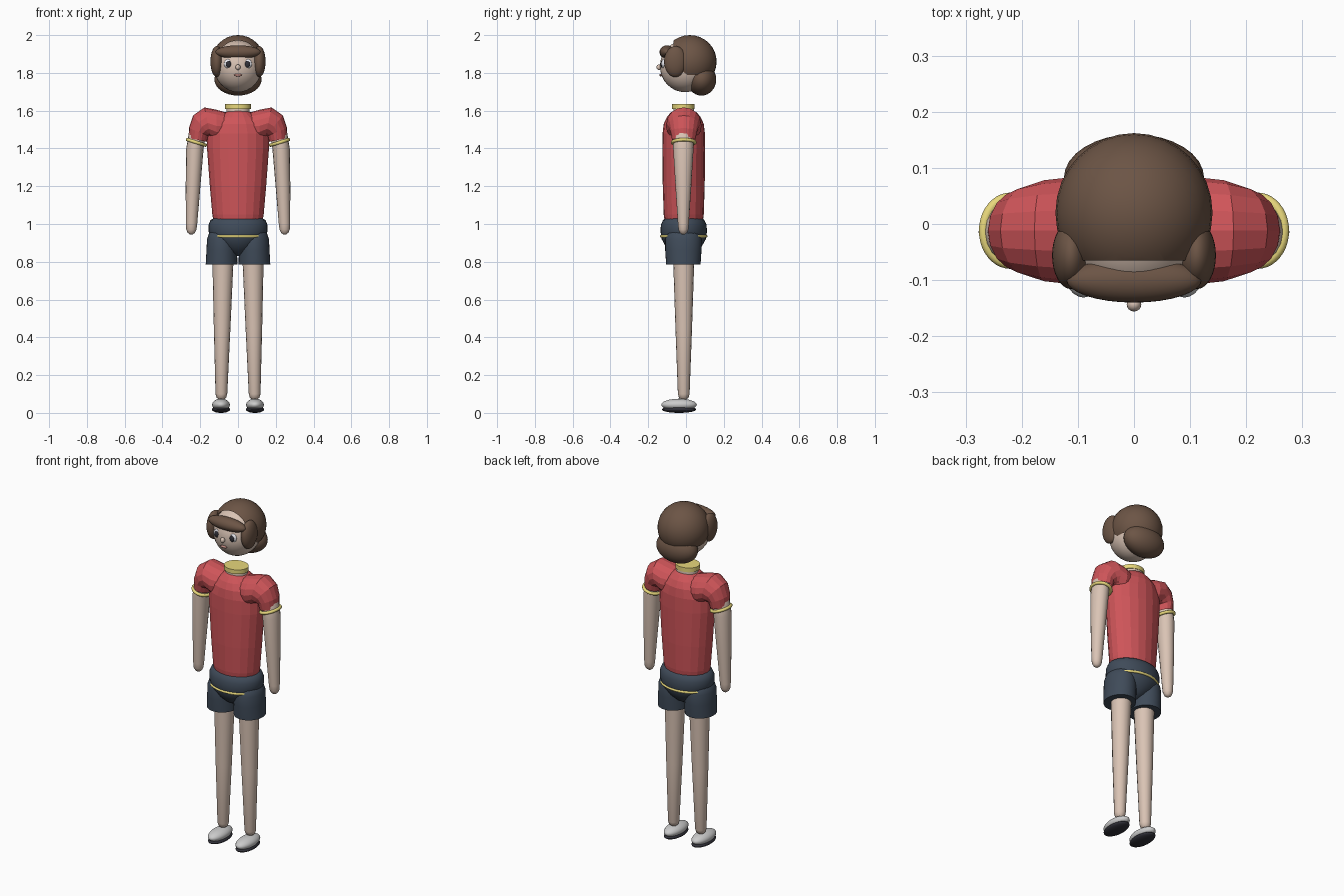
import bpy, bmesh, math
from mathutils import Vector, Matrix

if "Cube" in bpy.data.objects:
    bpy.data.objects.remove(bpy.data.objects["Cube"])

YC = -0.012  # depth of the body axis


def material(name, rgb):
    m = bpy.data.materials.new(name)
    m.diffuse_color = (*rgb, 1)
    m.use_nodes = True
    m.node_tree.nodes["Principled BSDF"].inputs["Base Color"].default_value = m.diffuse_color
    return m


RED = material("jersey_red", (0.62, 0.09, 0.10))
SKIN = material("skin", (0.70, 0.55, 0.46))
HAIR = material("hair_brown", (0.15, 0.09, 0.06))
NAVY = material("shorts_navy", (0.05, 0.07, 0.10))
YELLOW = material("trim_yellow", (0.80, 0.68, 0.20))
DARK = material("dark", (0.03, 0.03, 0.04))
WHITE = material("eye_white", (0.8, 0.8, 0.85))
LIPS = material("lips", (0.55, 0.27, 0.23))


def finish(bm, name, mat, smooth=True):
    bmesh.ops.recalc_face_normals(bm, faces=bm.faces)
    me = bpy.data.meshes.new(name)
    bm.to_mesh(me)
    bm.free()
    for p in me.polygons:
        p.use_smooth = smooth
    if mat:
        me.materials.append(mat)
    ob = bpy.data.objects.new(name, me)
    bpy.context.collection.objects.link(ob)
    if smooth:
        bpy.ops.object.select_all(action='DESELECT')
        ob.select_set(True)
        bpy.context.view_layer.objects.active = ob
        bpy.ops.object.shade_smooth_by_angle(angle=math.radians(40))
    return ob


def ball(name, c, r, mat, cut_planes=(), seg=32):
    """Ellipsoid, optionally trimmed by planes (point, direction removed)."""
    bm = bmesh.new()
    bmesh.ops.create_uvsphere(bm, u_segments=seg, v_segments=seg // 2, radius=1)
    bm.transform(Matrix.Translation(c) @ Matrix.Diagonal((*r, 1)))
    for co, no in cut_planes:
        bmesh.ops.bisect_plane(bm, geom=bm.verts[:] + bm.edges[:] + bm.faces[:],
                               plane_co=co, plane_no=no, clear_outer=True)
    return finish(bm, name, mat)


def loft(name, rings, mat, sides=20, smooth=True, caps=(True, True)):
    """Skin elliptical rings (x, y, z, half width, half depth, tilt in degrees)."""
    bm = bmesh.new()
    loops = []
    for x, y, z, w, d, tilt in rings:
        t = math.radians(tilt)
        loop = []
        for i in range(sides):
            a = math.tau * i / sides
            u = w * math.cos(a)
            loop.append(bm.verts.new((x + u * math.cos(t), y + d * math.sin(a), z + u * math.sin(t))))
        loops.append(loop)
    for a, b in zip(loops, loops[1:]):
        for i in range(sides):
            j = (i + 1) % sides
            bm.faces.new((a[i], a[j], b[j], b[i]))
    for loop, cap in ((loops[0], caps[0]), (loops[-1], caps[1])):
        if cap:
            bm.faces.new(loop)
    return finish(bm, name, mat, smooth)


def ring(name, c, rx, ry, minor, mat, tilt=0):
    """Elliptical torus tilted about y."""
    bm = bmesh.new()
    n, k = 40, 10
    rot = Matrix.Rotation(-math.radians(tilt), 4, 'Y')
    v = []
    for i in range(n):
        a = math.tau * i / n
        for j in range(k):
            b = math.tau * j / k
            m = minor * math.cos(b)
            p = Vector(((rx + m) * math.cos(a), (ry + m) * math.sin(a), minor * math.sin(b)))
            v.append(bm.verts.new(Vector(c) + rot @ p))
    for i in range(n):
        for j in range(k):
            i2, j2 = (i + 1) % n, (j + 1) % k
            bm.faces.new((v[i * k + j], v[i2 * k + j], v[i2 * k + j2], v[i * k + j2]))
    return finish(bm, name, mat)


# Head, hair and face
ball("head", (0, -0.005, 1.835), (0.128, 0.133, 0.137), SKIN)
ball("hair_cap", (0, 0.02, 1.86), (0.14, 0.142, 0.14), HAIR,
     [((0, -0.065, 1.86), (0, -1, 0)), ((0, 0, 1.79), (0, 0, -1))])
ball("back_hair", (0, 0.082, 1.765), (0.125, 0.078, 0.085), HAIR)
ball("fringe", (0, -0.1, 1.91), (0.12, 0.04, 0.036), HAIR)
ball("nose", (0, -0.143, 1.83), (0.013, 0.013, 0.015), SKIN, seg=16)
ball("mouth", (0, -0.134, 1.788), (0.022, 0.007, 0.007), LIPS, seg=16)
for s, side in ((-1, "right"), (1, "left")):
    ball(side + "_side_hair", (s * 0.112, -0.056, 1.86), (0.034, 0.06, 0.082), HAIR)
    ball(side + "_eye", (s * 0.05, -0.119, 1.848), (0.024, 0.012, 0.025), WHITE, seg=20)
    ball(side + "_pupil", (s * 0.05, -0.128, 1.846), (0.014, 0.007, 0.018), DARK, seg=16)

# Neck and collar
loft("neck", [(0, YC, 1.54, 0.065, 0.058, 0), (0, YC, 1.62, 0.06, 0.054, 0)], SKIN)
loft("collar", [(0, -0.015, 1.61, 0.068, 0.06, 0), (0, -0.015, 1.635, 0.068, 0.06, 0)], YELLOW, 32)

# Jersey body, faceted
loft("jersey_body", [(0, YC, z, w, d, 0) for z, w, d in (
    (1.02, 0.13, 0.102), (1.05, 0.136, 0.106), (1.2, 0.149, 0.111), (1.4, 0.164, 0.113),
    (1.48, 0.163, 0.112), (1.53, 0.14, 0.106), (1.565, 0.105, 0.09), (1.59, 0.07, 0.07),
    (1.605, 0.035, 0.04))], RED, 20, smooth=False)

# Shorts hips and yellow band
loft("shorts_hips", [(0, YC, z, w, d, 0) for z, w, d in (
    (0.83, 0.02, 0.03), (0.85, 0.06, 0.065), (0.88, 0.105, 0.095), (0.92, 0.143, 0.117),
    (0.96, 0.156, 0.123), (0.995, 0.156, 0.121), (1.02, 0.146, 0.11), (1.032, 0.125, 0.095))],
    NAVY, 32)
ring("shorts_band", (0, YC, 0.935), 0.147, 0.119, 0.007, YELLOW)

for s, side in ((-1, "right"), (1, "left")):
    # Puffed sleeve arching from the neck down to the arm
    loft(side + "_sleeve", [(s * x, YC, z, s * w, d, s * (90 - t)) for x, z, w, d, t in (
        (0.06, 1.515, 0.075, 0.08, 0), (0.115, 1.52, 0.085, 0.095, 0),
        (0.16, 1.535, 0.084, 0.09, 12), (0.19, 1.517, 0.075, 0.08, 40),
        (0.208, 1.487, 0.056, 0.07, 68), (0.213, 1.445, 0.049, 0.062, 78))],
        RED, 16, smooth=False, caps=(True, False))
    ring(side + "_cuff", (s * 0.22, YC, 1.432), 0.05, 0.059, 0.009, YELLOW, s * 17)
    # Arm with rounded hand end
    loft(side + "_arm", [(s * x, -0.014, z, w, d, 0) for x, z, w, d in (
        (0.214, 1.5, 0.036, 0.042), (0.217, 1.48, 0.044, 0.052), (0.228, 1.4, 0.046, 0.054),
        (0.238, 1.2, 0.039, 0.042), (0.246, 1.0, 0.03, 0.029), (0.247, 0.97, 0.027, 0.026),
        (0.247, 0.953, 0.019, 0.018), (0.247, 0.945, 0.008, 0.008))], SKIN, 16)
    # Shorts leg
    loft(side + "_shorts_leg", [(s * x, -0.014, z, w, d, 0) for x, z, w, d in (
        (0.087, 0.785, 0.084, 0.091), (0.086, 0.86, 0.081, 0.096), (0.085, 0.92, 0.079, 0.096),
        (0.084, 0.955, 0.068, 0.085), (0.084, 0.975, 0.045, 0.055))],
        NAVY, 32)
    # Leg with rounded ankle end
    loft(side + "_leg", [(s * x, YC, z, r, r, 0) for x, z, r in (
        (0.08, 0.88, 0.057), (0.08, 0.78, 0.055), (0.084, 0.45, 0.044), (0.088, 0.1, 0.031),
        (0.088, 0.08, 0.025), (0.088, 0.07, 0.012))], SKIN, 16)
    # Shoe and sole
    ball(side + "_shoe", (s * 0.09, -0.037, 0.043), (0.047, 0.094, 0.032), None)
    ball(side + "_sole", (s * 0.09, -0.037, 0.018), (0.048, 0.091, 0.018), DARK)
